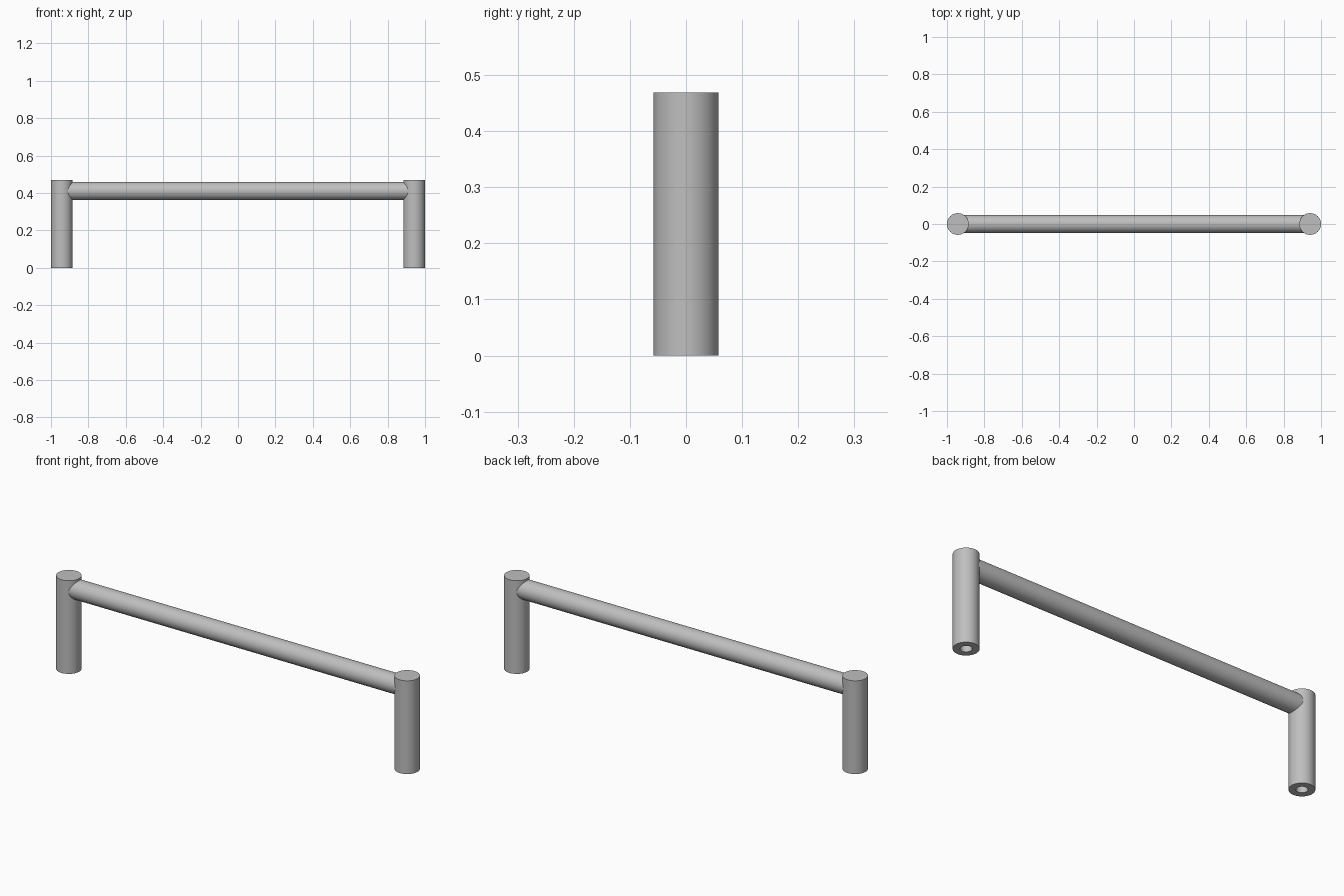
import bpy
import bmesh
import math
from mathutils import Matrix

cube = bpy.data.objects.get("Cube")
if cube:
    bpy.data.objects.remove(cube, do_unlink=True)

SEGMENTS = 64
POST_X, POST_R, POST_H = 0.942, 0.058, 0.469
BAR_R, BAR_Z = 0.048, 0.411
HOLE_R, HOLE_DEPTH = 0.026, 0.2

steel = bpy.data.materials.new("satin_grey")
steel.use_nodes = True
colour = (0.52, 0.52, 0.52, 1)
steel.diffuse_color = colour
steel.node_tree.nodes["Principled BSDF"].inputs["Base Color"].default_value = colour


def lathe(name, profile, matrix):
    """Spin a (radius, height) profile around z, then place it."""
    bm = bmesh.new()
    verts = [bm.verts.new((r, 0, z)) for r, z in profile]
    edges = [bm.edges.new(pair) for pair in zip(verts, verts[1:])]
    bmesh.ops.spin(bm, geom=verts + edges, cent=(0, 0, 0), axis=(0, 0, 1),
                   angle=math.tau, steps=SEGMENTS, use_duplicate=False)
    bmesh.ops.remove_doubles(bm, verts=bm.verts, dist=0.0001)
    bmesh.ops.recalc_face_normals(bm, faces=bm.faces)
    bm.transform(matrix)
    mesh = bpy.data.meshes.new(name)
    bm.to_mesh(mesh)
    bm.free()
    mesh.materials.append(steel)
    obj = bpy.data.objects.new(name, mesh)
    bpy.context.collection.objects.link(obj)
    bpy.ops.object.select_all(action='DESELECT')
    obj.select_set(True)
    bpy.context.view_layer.objects.active = obj
    bpy.ops.object.shade_smooth_by_angle(angle=math.radians(30))
    return obj


# Posts with a blind screw hole in the base
post_profile = [(0, HOLE_DEPTH), (HOLE_R, HOLE_DEPTH), (HOLE_R, 0),
                (POST_R, 0), (POST_R, POST_H), (0, POST_H)]
for side, sign in (("left", 1), ("right", -1)):
    lathe(side + "_post", post_profile, Matrix.Translation((sign * POST_X, 0, 0)))

# Grip bar, its ends buried in the posts
bar_profile = [(0, -POST_X), (BAR_R, -POST_X), (BAR_R, POST_X), (0, POST_X)]
lathe("grip_bar", bar_profile,
      Matrix.Translation((0, 0, BAR_Z)) @ Matrix.Rotation(math.pi / 2, 4, 'Y'))
